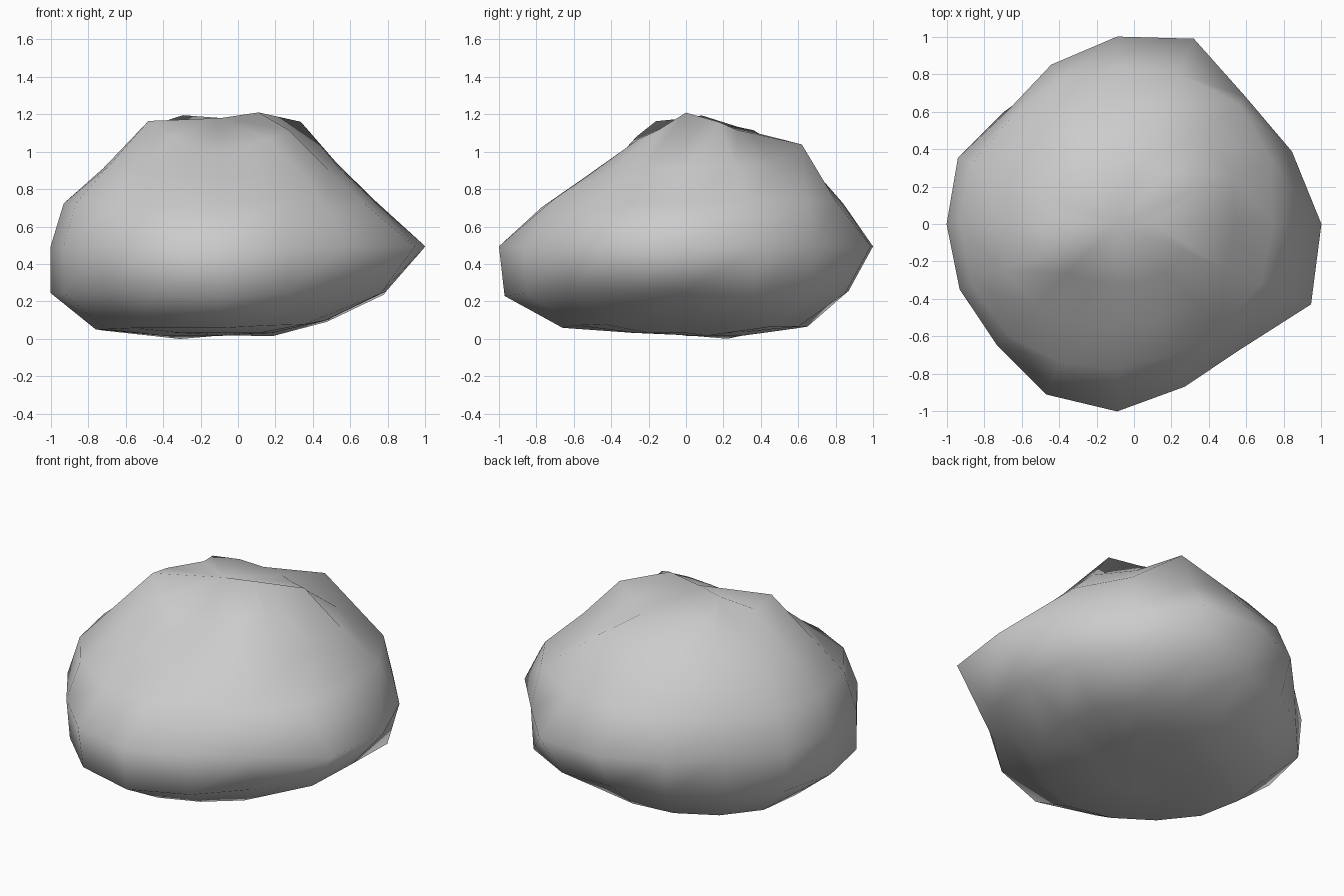
import bpy, bmesh
from math import sin, cos, tan, radians, pi

# Boulder: 16-sided sphere with uneven horizontal radii per latitude ring
CX, CZ, SQUASH = -0.09, 0.515, 0.66
RINGS = {
    -67.5: [.29, .30, .29, .29, .30, .30, .31, .30, .30, .29, .29, .29, .29, .29, .29, .29],
    -45: [.58, .61, .65, .65, .65, .66, .67, .68, .67, .67, .66, .66, .66, .64, .63, .60],
    -22.5: [.88, .94, .95, .92, .87, .86, .85, .90, .91, .91, .89, .95, .97, .92, .87, .92],
    0: [1.09, 1.01, .965, 1.07, 1.0, .92, .84, .92, .91, .91, .91, .985, 1.0, .94, .94, 1.12],
    22.5: [.83, .89, .91, .87, .84, .83, .80, .84, .84, .84, .83, .80, .77, .76, .79, .83],
    45: [.63, .67, .66, .67, .66, .65, .63, .64, .63, .65, .61, .57, .55, .57, .60, .62],
    67.5: [.20, .46, .39, .38, .38, .39, .40, .22, .40, .42, .37, .335, .32, .335, .36, .39],
}
# Bumps that leave the regular slope: (ring, side) -> height
BUMPS = {(45, 3): 1.06, (22.5, 13): .77, (67.5, 0): 1.23, (67.5, 7): 1.215, (67.5, 1): 1.18}

bm = bmesh.new()
loops = []
for lat, radii in RINGS.items():
    rise = tan(radians(lat)) * SQUASH
    loops.append([bm.verts.new((CX + r * cos(i * pi / 8), r * sin(i * pi / 8),
                                BUMPS.get((lat, i), CZ + r * rise)))
                  for i, r in enumerate(radii)])

# Side faces between neighbouring rings
for low, high in zip(loops, loops[1:]):
    for i in range(16):
        j = (i + 1) % 16
        bm.faces.new((low[i], low[j], high[j], high[i]))

# Top and bottom fans
bottom = bm.verts.new((CX, 0, 0.04))
top = bm.verts.new((CX, 0, 1.20))
for i in range(16):
    j = (i + 1) % 16
    bm.faces.new((bottom, loops[0][j], loops[0][i]))
    bm.faces.new((top, loops[-1][i], loops[-1][j]))

# Rest the lowest point on the ground
lowest = min(v.co.z for v in bm.verts)
for v in bm.verts:
    v.co.z -= lowest
for f in bm.faces:
    f.smooth = True

mesh = bpy.data.meshes.new("boulder")
bm.to_mesh(mesh)
bm.free()
bpy.context.collection.objects.link(bpy.data.objects.new("boulder", mesh))
